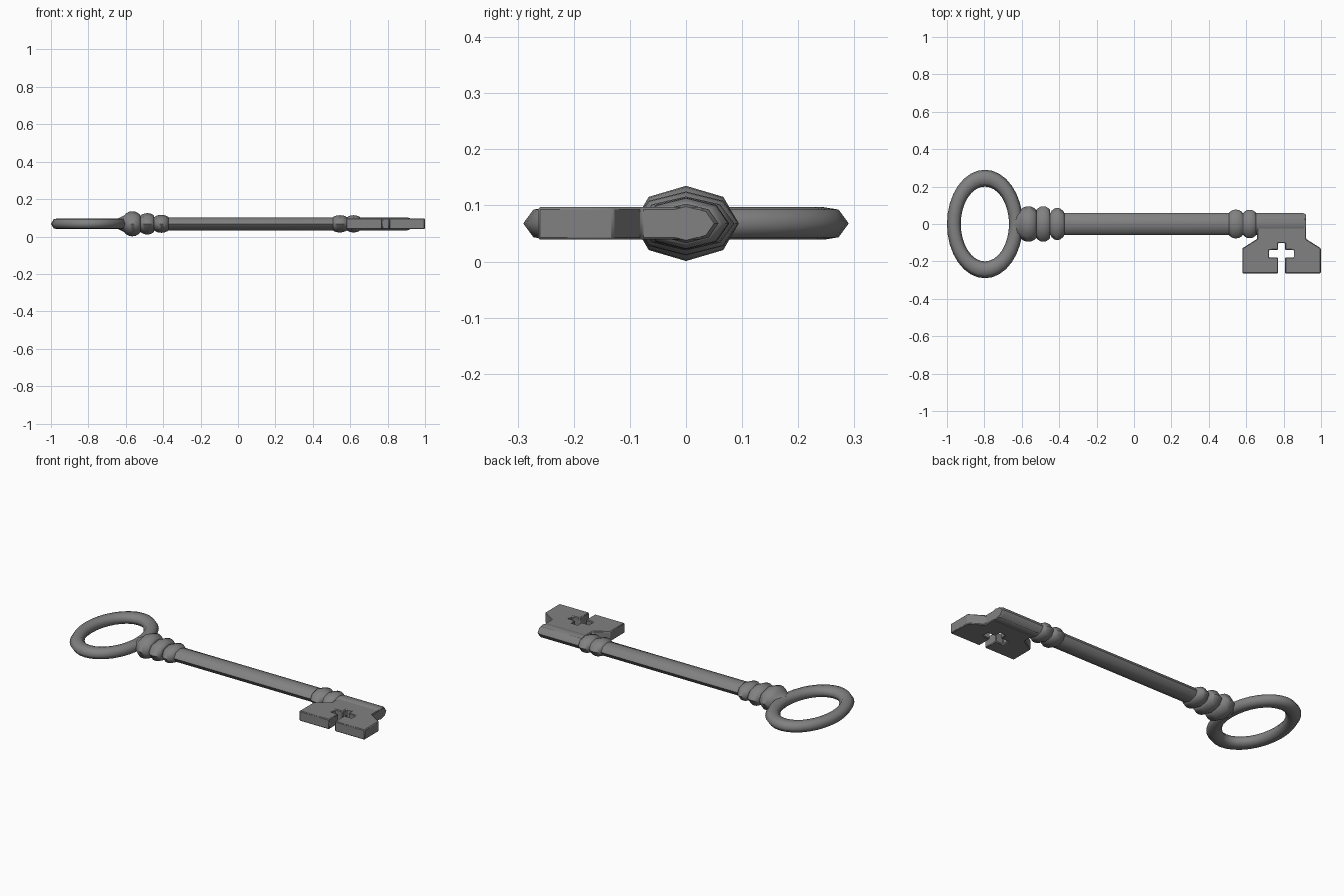
import bpy, bmesh, math
from mathutils import Vector

cube = bpy.data.objects.get("Cube")
if cube:
    bpy.data.objects.remove(cube)

MID = 0.068  # height of the key's centre plane

steel = bpy.data.materials.new("dull_grey_metal")
steel.use_nodes = True
steel.diffuse_color = (0.22, 0.22, 0.22, 1)
steel.node_tree.nodes["Principled BSDF"].inputs["Base Color"].default_value = (0.22, 0.22, 0.22, 1)


def finish(name, bm, angle):
    bmesh.ops.recalc_face_normals(bm, faces=bm.faces)
    mesh = bpy.data.meshes.new(name)
    bm.to_mesh(mesh)
    bm.free()
    obj = bpy.data.objects.new(name, mesh)
    bpy.context.collection.objects.link(obj)
    mesh.materials.append(steel)
    bpy.ops.object.select_all(action="DESELECT")
    obj.select_set(True)
    bpy.context.view_layer.objects.active = obj
    bpy.ops.object.shade_smooth_by_angle(angle=math.radians(angle))
    return obj


def skin(bm, loops, closed):
    """Join successive loops of vertices with quads."""
    n = len(loops[0])
    for i in range(len(loops) if closed else len(loops) - 1):
        a, b = loops[i], loops[(i + 1) % len(loops)]
        for j in range(n):
            k = (j + 1) % n
            bm.faces.new((a[j], a[k], b[k], b[j]))


def turned(name, stations):
    """Eight-sided flattened turning along x from (x, half width, half height)."""
    bm = bmesh.new()
    loops = []
    for x, w, h in stations:
        loops.append([bm.verts.new((x, w * math.cos(t * math.pi / 4),
                                    MID + h * math.sin(t * math.pi / 4))) for t in range(8)])
    skin(bm, loops, False)
    bm.faces.new(loops[0])
    bm.faces.new(loops[-1])
    return finish(name, bm, 60)


def bead(x, half, w, h, foot_w, foot_h):
    """Stations of one rounded bead, rising from its foot and back."""
    out = []
    for s, f in ((-1, 0), (-0.8, 0.45), (-0.4, 0.9), (0, 1), (0.4, 0.9), (0.8, 0.45), (1, 0)):
        out.append((x + s * half, foot_w + f * (w - foot_w), foot_h + f * (h - foot_h)))
    return out


# Oval bow: squared-off tube swept round an ellipse
bm = bmesh.new()
section = [(1, 0), (0.6, 0.85), (0, 1), (-0.6, 0.85), (-1, 0), (-0.6, -0.85), (0, -1), (0.6, -0.85)]
loops = []
for i in range(32):
    t = math.tau * i / 32
    c, s = math.cos(t), math.sin(t)
    loops.append([bm.verts.new((-0.797 + (0.166 + 0.037 * u) * c,
                                (0.245 + 0.045 * u) * s, MID + 0.029 * v)) for u, v in section])
skin(bm, loops, True)
finish("bow", bm, 75)

# Shank with its plain rounded tip
turned("shank", [(-0.64, 0.05, 0.03), (-0.6, 0.058, 0.035), (0.905, 0.058, 0.035), (0.92, 0.05, 0.03)])

# Three collar beads beside the bow and two beside the bit
turned("bow_collar", [(-0.635, 0.06, 0.031)]
       + bead(-0.565, 0.043, 0.094, 0.067, 0.075, 0.045)
       + bead(-0.485, 0.037, 0.094, 0.057, 0.075, 0.042)
       + bead(-0.41, 0.038, 0.086, 0.048, 0.058, 0.035))
turned("bit_collar", bead(0.545, 0.038, 0.077, 0.046, 0.058, 0.035)
       + bead(0.618, 0.035, 0.076, 0.046, 0.058, 0.035))

# Bit: one half outline mirrored about the keyway, with a cross-shaped cut-out
AXIS = 0.789
half = [(0.131, 0.03), (0.131, -0.08), (0.21, -0.13), (0.21, -0.264), (0.019, -0.264),
        (0.019, -0.178), (0.067, -0.178), (0.067, -0.139), (0.019, -0.139), (0.019, -0.102)]
outline = [(AXIS + x, y) for x, y in half] + [(AXIS - x, y) for x, y in reversed(half)]
bm = bmesh.new()
base = bm.faces.new([bm.verts.new((x, y, MID - 0.029)) for x, y in outline])
top = bmesh.ops.extrude_face_region(bm, geom=[base])
bmesh.ops.translate(bm, vec=Vector((0, 0, 0.058)),
                    verts=[g for g in top["geom"] if isinstance(g, bmesh.types.BMVert)])
bit = finish("bit", bm, 30)
bevel = bit.modifiers.new("worn_edges", "BEVEL")
bevel.width = 0.004
bevel.segments = 1
bevel.limit_method = "ANGLE"
